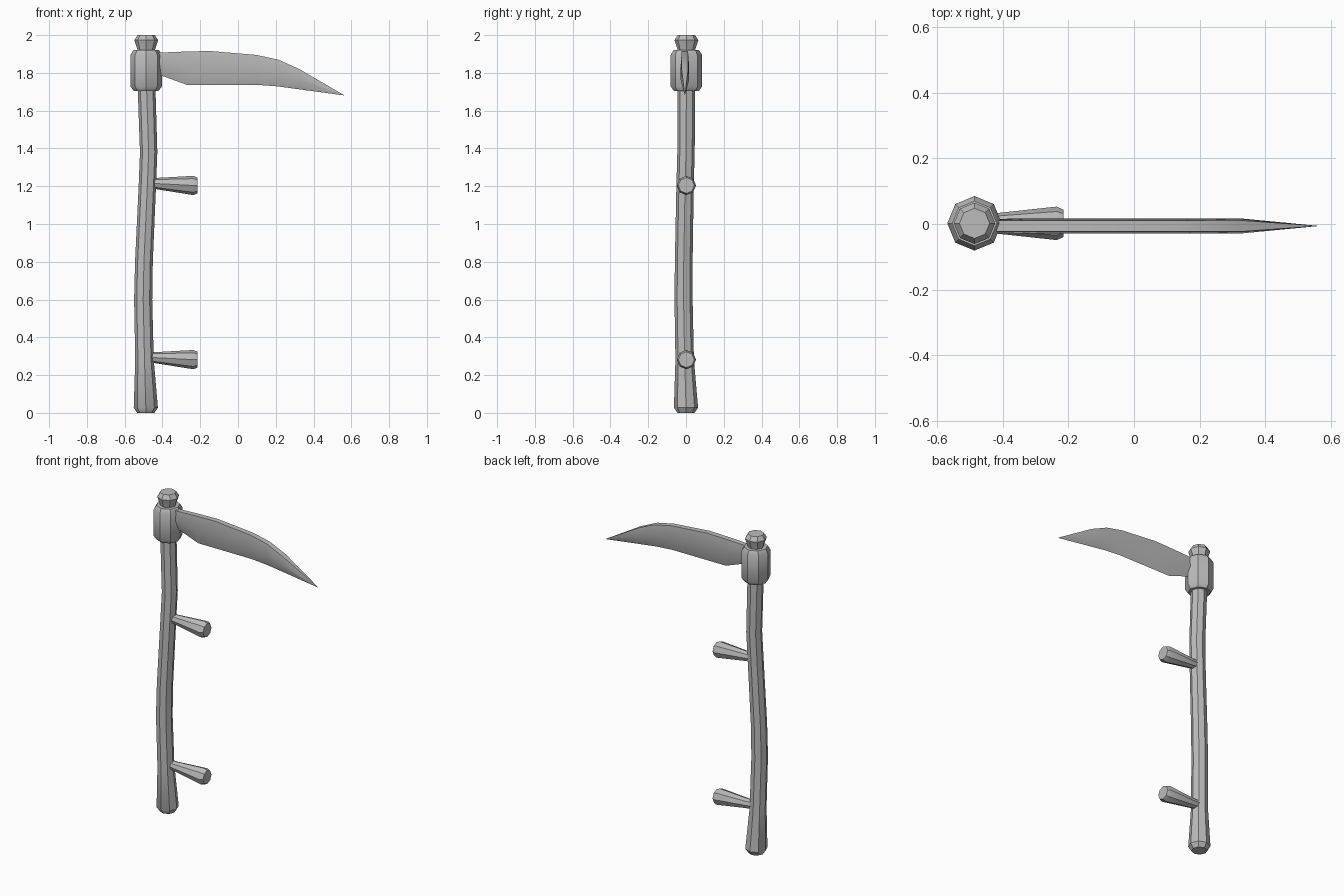
import bpy, bmesh, math
from mathutils import Vector

cube = bpy.data.objects.get("Cube")
if cube:
    bpy.data.objects.remove(cube, do_unlink=True)

grey = bpy.data.materials.new("plain grey")
grey.use_nodes = True
colour = (0.5, 0.5, 0.5, 1)
grey.diffuse_color = colour
grey.node_tree.nodes["Principled BSDF"].inputs["Base Color"].default_value = colour


def loft(name, rings, angle=35):
    """Skin a row of equal-length point rings and cap both ends."""
    bm = bmesh.new()
    loops = [[bm.verts.new(p) for p in ring] for ring in rings]
    n = len(loops[0])
    for a, b in zip(loops, loops[1:]):
        for i in range(n):
            j = (i + 1) % n
            bm.faces.new((a[i], a[j], b[j], b[i]))
    bm.faces.new(loops[0])
    bm.faces.new(loops[-1])
    bmesh.ops.remove_doubles(bm, verts=bm.verts, dist=0.0005)
    bmesh.ops.recalc_face_normals(bm, faces=bm.faces)
    mesh = bpy.data.meshes.new(name)
    bm.to_mesh(mesh)
    bm.free()
    mesh.materials.append(grey)
    obj = bpy.data.objects.new(name, mesh)
    bpy.context.collection.objects.link(obj)
    bpy.ops.object.select_all(action='DESELECT')
    obj.select_set(True)
    bpy.context.view_layer.objects.active = obj
    bpy.ops.object.shade_smooth_by_angle(angle=math.radians(angle))
    return obj


def octagon(centre, r, u, v):
    """Eight-sided ring around a centre, in the plane of u and v."""
    turns = [math.tau * k / 8 for k in range(8)]
    return [Vector(centre) + r * (math.cos(t) * u + math.sin(t) * v) for t in turns]


X, Y, Z = Vector((1, 0, 0)), Vector((0, 1, 0)), Vector((0, 0, 1))

# Gently bowed shaft with flared foot: x, y, z, radius
shaft = [(-.488, 0, 0, .045), (-.488, 0, .028, .064), (-.495, -.007, .28, .049),
         (-.502, -.013, .6, .048), (-.498, -.012, .8, .047), (-.48, -.005, 1.2, .046),
         (-.473, 0, 1.38, .046), (-.484, .002, 1.72, .047), (-.486, .002, 1.92, .047)]
loft("shaft", [octagon(s[:3], s[3], X, Y) for s in shaft])

# Upright turned parts: height, radius
HEAD = (-.486, .002)


def turned(name, profile):
    loft(name, [octagon((*HEAD, z), r, X, Y) for z, r in profile])


turned("collar", [(1.705, .066), (1.728, .083), (1.895, .083), (1.92, .068)])
turned("end_knob", [(1.9, .043), (1.925, .047), (1.973, .063), (2, .046)])

# Two flared grips, drooping slightly outward
for name, z in (("upper_grip", 1.204), ("lower_grip", .282)):
    grip = [(-.48, .014, .028), (-.43, .01, .03), (-.236, 0, .051), (-.215, 0, .042)]
    loft(name, [octagon((x, .002, z + dz), r, Y, Z) for x, dz, r in grip])

# Blade stations: x, spine height, edge height, thickness factor
stations = [(-.48, 1.905, 1.80, .95), (-.404, 1.908, 1.785, .95), (-.272, 1.913, 1.737, 1),
            (-.15, 1.916, 1.737, 1), (.098, 1.895, 1.737, 1), (.214, 1.87, 1.728, 1),
            (.325, 1.82, 1.713, 1), (.56, 1.683, 1.681, .02)]
MID = -.006


def blade_section(x, top, edge, t):
    ridge = edge + .5 * (top - edge)
    return [(x, MID - .017 * t, top), (x, MID + .017 * t, top), (x, MID + .023 * t, ridge),
            (x, MID, edge), (x, MID - .023 * t, ridge)]


loft("blade", [blade_section(*s) for s in stations])
